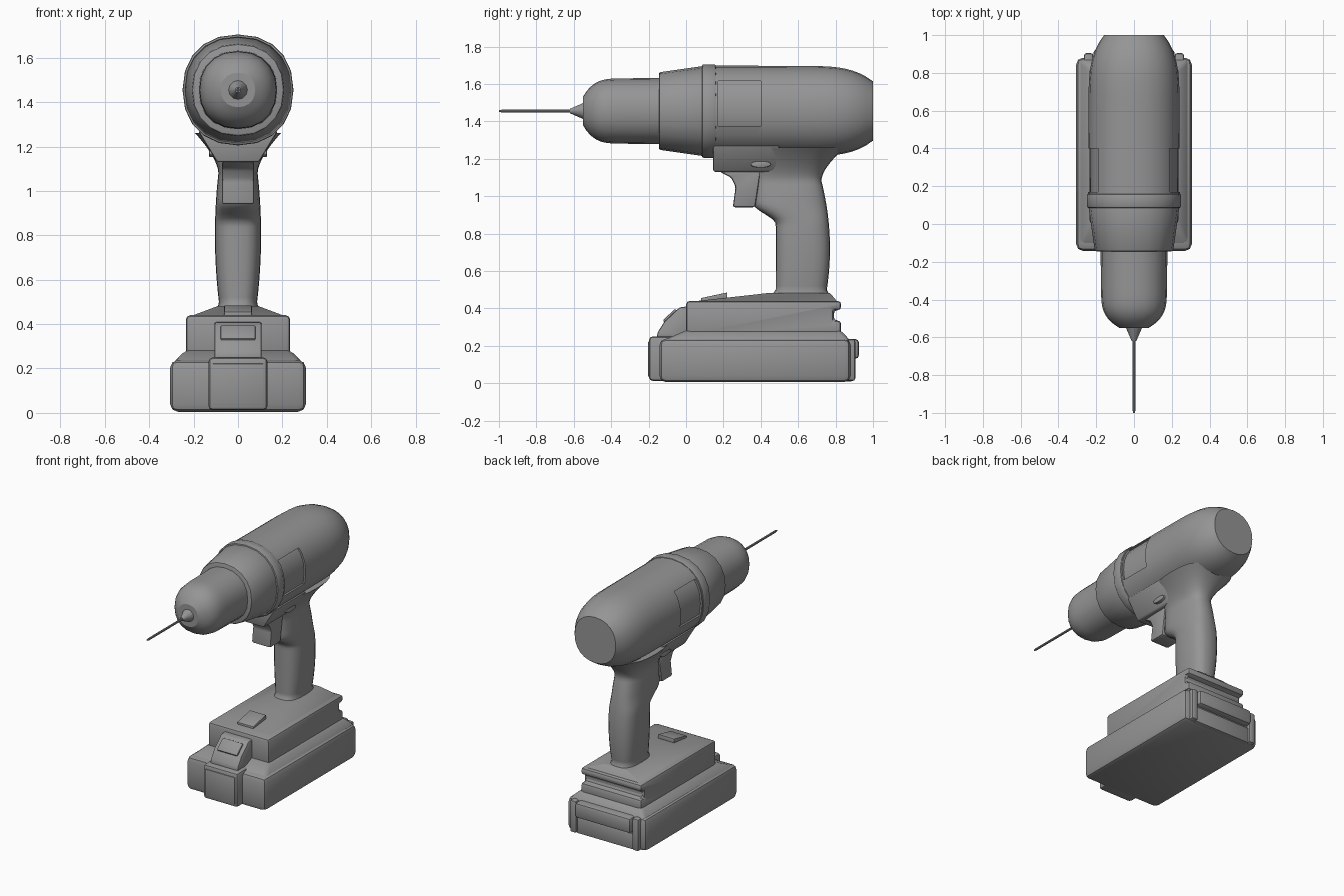
import bpy
import bmesh
from math import cos, sin, pi, copysign, radians

cube = bpy.data.objects.get("Cube")
if cube:
    bpy.data.objects.remove(cube)

grey = bpy.data.materials.new("grey")
grey.use_nodes = True
tone = (.3, .3, .3, 1)
grey.diffuse_color = tone
grey.node_tree.nodes["Principled BSDF"].inputs["Base Color"].default_value = tone

AXIS = 1.455  # height of the drill's spindle


def loft(name, rings, bevel=0, cutter=None, angle=32):
    """Skin equal-length rings, cap both ends, then cut, bevel and shade."""
    bm = bmesh.new()
    rows = [[bm.verts.new(point) for point in ring] for ring in rings]
    for near, far in zip(rows, rows[1:]):
        for i in range(len(near)):
            bm.faces.new((near[i - 1], near[i], far[i], far[i - 1]))
    bm.faces.new(rows[0])
    bm.faces.new(rows[-1])
    bmesh.ops.recalc_face_normals(bm, faces=bm.faces)
    mesh = bpy.data.meshes.new(name)
    bm.to_mesh(mesh)
    bm.free()
    mesh.materials.append(grey)
    part = bpy.data.objects.new(name, mesh)
    bpy.context.collection.objects.link(part)
    if cutter:
        cut = part.modifiers.new("cut", 'BOOLEAN')
        cut.object = cutter
        cut.solver = 'EXACT'
    if bevel:
        edge = part.modifiers.new("bevel", 'BEVEL')
        edge.width = bevel
        edge.segments = 2
        edge.limit_method = 'ANGLE'
    bpy.ops.object.select_all(action='DESELECT')
    part.select_set(True)
    bpy.context.view_layer.objects.active = part
    bpy.ops.object.convert(target='MESH')
    bpy.ops.object.shade_smooth_by_angle(angle=radians(angle))
    if cutter:
        bpy.data.objects.remove(cutter)
    return part


def outline(sides, power=2):
    """Superellipse of unit radius."""
    for i in range(sides):
        c, s = cos(2 * pi * i / sides), sin(2 * pi * i / sides)
        yield copysign(abs(c) ** (2 / power), c), copysign(abs(s) ** (2 / power), s)


def barrel(name, front, back, front_radius, back_radius, nose=0, tail=0,
           blunt=.4, sides=20, power=2.2, steps=24, **options):
    """Round body along the spindle, its ends drawn in over nose and tail."""
    rings = []
    for i in range(steps + 1):
        t = i / steps
        y = front + (back - front) * t
        radius = front_radius + (back_radius - front_radius) * t
        if nose:
            radius *= 1 - blunt * max(0, 1 - (y - front) / nose) ** 4
        if tail:
            radius *= 1 - blunt * max(0, 1 - (back - y) / tail) ** 4
        rings.append([(radius * c, y, AXIS + radius * s)
                      for c, s in outline(sides, power)])
    return loft(name, rings, **options)


def wedge(name, bottom, top, **options):
    """Tapered block between two levels of (half width, front, back, height)."""
    return loft(name, [[(-w, front, z), (w, front, z), (w, back, z), (-w, back, z)]
                       for w, front, back, z in (bottom, top)], **options)


def box(name, half_width, front, back, low, high, **options):
    return wedge(name, (half_width, front, back, low),
                 (half_width, front, back, high), **options)


def plate(name, half_width, profile, **options):
    """Side profile of (y, z) points extruded across the width."""
    return loft(name, [[(x, y, z) for y, z in profile]
                       for x in (-half_width, half_width)], **options)


def cutting_box(*size):
    cutter = box("cutter", *size)
    cutter.hide_render = True
    return cutter


# Motor housing with a window recess on each side
barrel("motor_housing", .12, 1, .243, .24, tail=.42, blunt=.34, sides=24,
       cutter=cutting_box(1, .17, .4, 1.375, 1.615))
barrel("window_panels", .13, .45, .23, .23, sides=24, steps=1)

# Collar, gearbox, chuck and bit
barrel("collar", .085, .16, .25, .25, steps=1, bevel=.01)
barrel("gearbox", -.145, .1, .207, .242, steps=1, bevel=.01)
barrel("chuck", -.55, -.14, .172, .177, nose=.22, blunt=.55)
barrel("chuck_tip", -.62, -.54, .012, .047, sides=12, power=2, steps=1)
barrel("drill_bit", -1, -.6, .008, .008, nose=.03, sides=10, power=2)


def grip_ring(z):
    """Bowed grip section that flares into the housing and the foot."""
    flare = max(0, (z - 1.08) / .15) ** 1.5
    foot = max(0, (.5 - z) / .06)
    step = min(1, max(0, (z - .85) / .11))
    front = .48 - .12 * step * step * (3 - 2 * step) - .04 * foot
    back = .77 - .35 * (z - .72) ** 2 + .14 * flare + .04 * foot
    width = .104 - .2 * (z - .8) ** 2 + .1 * flare + .02 * foot
    return [(width * c, (front + back) / 2 + s * (back - front) / 2, z)
            for c, s in outline(24, 2.8)]


loft("grip", [grip_ring(.44 + .02 * i) for i in range(42)], angle=45)

# Trigger mount, trigger and direction button
wedge("trigger_mount", (.095, .145, .5, 1.13), (.18, .145, .5, 1.27), bevel=.01)
plate("trigger", .073, [(.18, 1.13), (.24, 1.1), (.265, 1.05), (.25, .94),
                        (.37, .94), (.4, 1.14)], bevel=.012)
plate("direction_button", .13, [(.4 + .055 * c, 1.17 + .018 * s)
                                for c, s in outline(16)], bevel=.004)

# Foot with a slot around its back, sloped deck and lamp
box("foot", .235, 0, .83, .24, .44, bevel=.025,
    cutter=cutting_box(1, .79, 1, .335, .39))
wedge("foot_deck", (.215, .02, .81, .435), (.09, .44, .77, .482), bevel=.004)
plate("lamp", .062, [(.08, .43), (.08, .455), (.22, .485), (.22, .45)], bevel=.003)

# Battery with sloped shoulders and a raised front
box("battery", .306, -.142, .88, .005, .238, bevel=.035)
wedge("battery_shoulder", (.295, -.13, .88, .225), (.236, 0, .83, .282), bevel=.02)
box("battery_front", .133, -.198, 0, .012, .25, bevel=.02)
box("front_panel", .115, -.203, -.19, .035, .222, bevel=.003)

# Rear posts, lower panel and grip bar
for side, label in ((1, "left"), (-1, "right")):
    post = box(label + "_rear_post", .025, .8, .905, .012, .236, bevel=.014)
    post.location.x = side * .24
box("rear_panel", .22, .8, .89, .01, .12, bevel=.006)
box("rear_bar", .215, .8, .925, .13, .236, bevel=.02)

# Release latch with a tilted button
plate("latch_housing", .107, [(-.158, .245), (-.15, .275), (-.115, .33),
                              (-.035, .405), (.02, .412), (.02, .245)], bevel=.01)
latch = box("latch_button", .078, -.045, .045, -.012, .012, bevel=.006)
latch.location = (0, -.083, .358)
latch.rotation_euler.x = radians(43)
